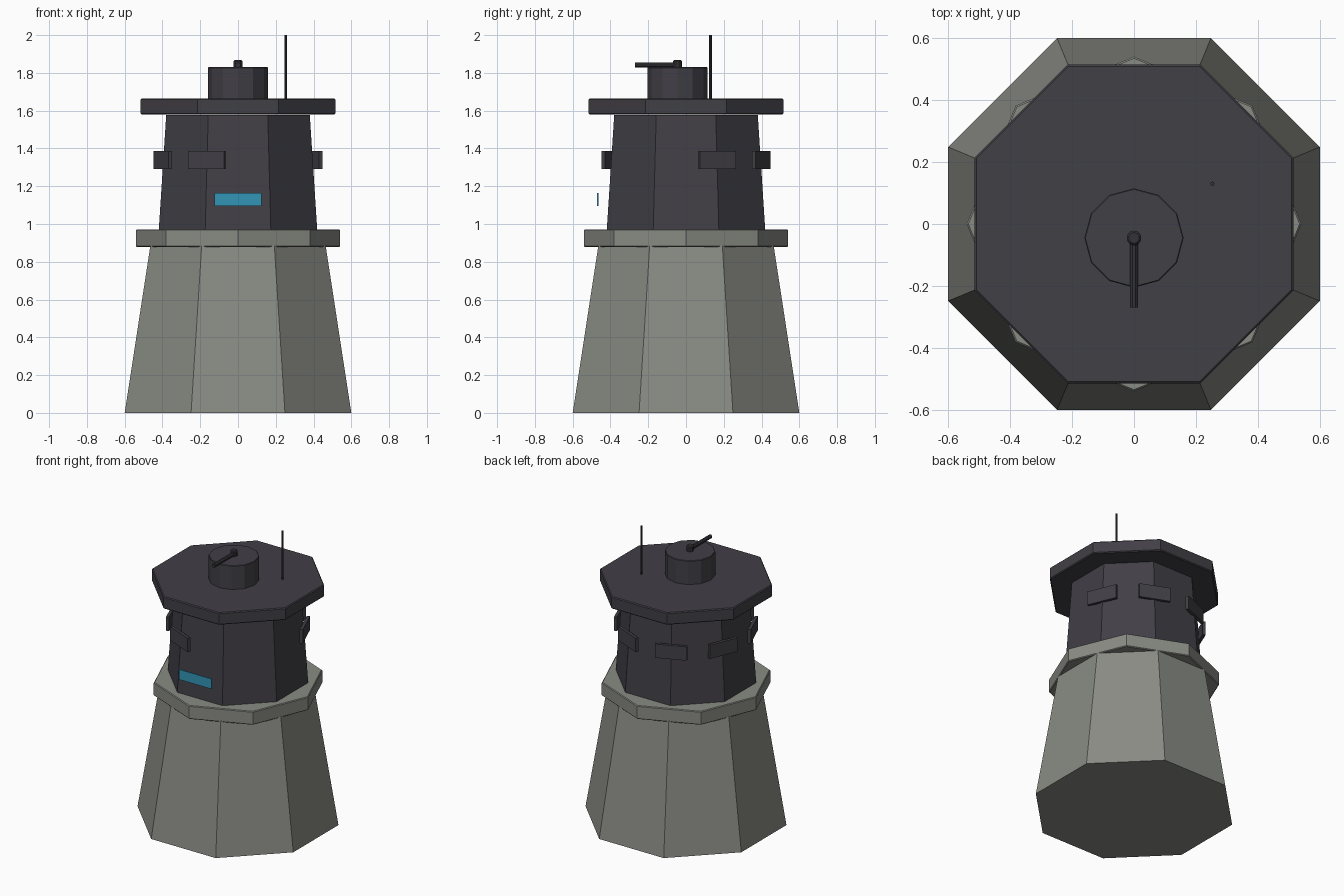
import bpy, bmesh, math
from mathutils import Matrix

if "Cube" in bpy.data.objects:
    bpy.data.objects.remove(bpy.data.objects["Cube"])

FLAT = 1 / math.cos(math.pi / 8)   # octagon: side distance -> corner radius


def material(name, rgb):
    m = bpy.data.materials.new(name)
    m.diffuse_color = (*rgb, 1)
    m.use_nodes = True
    m.node_tree.nodes["Principled BSDF"].inputs["Base Color"].default_value = m.diffuse_color
    return m


STONE = material("grey_stone", (0.250, 0.258, 0.230))
DARK = material("dark_metal", (0.053, 0.050, 0.061))
GUN = material("gun_metal", (0.034, 0.034, 0.040))
BLUE = material("blue_panel", (0.034, 0.300, 0.470))


def finish(name, bm, mat, bevel=0):
    mesh = bpy.data.meshes.new(name)
    bm.to_mesh(mesh)
    bm.free()
    mesh.materials.append(mat)
    ob = bpy.data.objects.new(name, mesh)
    bpy.context.collection.objects.link(ob)
    if bevel:
        mod = ob.modifiers.new("edge_bevel", 'BEVEL')
        mod.width, mod.segments = bevel, 1
        mod.limit_method, mod.angle_limit = 'ANGLE', math.radians(60)
    return ob


def prism(name, sides, r0, r1, z0, z1, mat, turn=0, at=(0, 0), bevel=0):
    bm = bmesh.new()
    m = (Matrix.Translation((at[0], at[1], (z0 + z1) / 2))
         @ Matrix.Rotation(math.radians(turn), 4, 'Z'))
    bmesh.ops.create_cone(bm, cap_ends=True, segments=sides, radius1=r0,
                          radius2=r1, depth=z1 - z0, matrix=m)
    return finish(name, bm, mat, bevel)


def box(name, size, radius, angle, z, mat):
    # box pushed out from the centre along a compass angle
    bm = bmesh.new()
    m = (Matrix.Rotation(math.radians(angle), 4, 'Z')
         @ Matrix.Translation((radius, 0, z)) @ Matrix.Diagonal((*size, 1)))
    bmesh.ops.create_cube(bm, size=1, matrix=m)
    return finish(name, bm, mat)


# tower body
prism("base", 8, 0.60 * FLAT, 0.464 * FLAT, 0, 0.885, STONE, 22.5)
prism("collar", 8, 0.54, 0.54, 0.878, 0.972, STONE, bevel=0.005)
prism("cabin", 8, 0.42 * FLAT, 0.38 * FLAT, 0.96, 1.578, DARK, 22.5)
prism("roof", 8, 0.515 * FLAT, 0.515 * FLAT, 1.58, 1.665, DARK, 22.5, bevel=0.006)

# shutters on six of the cabin corners, and the front panel
for i in range(6):
    box(f"shutter_{i + 1}", (0.02, 0.207, 0.096), 0.432, 22.5 + 45 * i, 1.338, DARK)
box("front_panel", (0.008, 0.25, 0.07), 0.468, -90, 1.13, BLUE)

# roof turret with its pivot and barrel
prism("turret", 12, 0.16, 0.16, 1.66, 1.83, DARK, at=(0, -0.045), bevel=0.003)
prism("pivot", 10, 0.024, 0.024, 1.82, 1.868, GUN, at=(0, -0.045), bevel=0.006)
bm = bmesh.new()
bmesh.ops.create_cone(bm, cap_ends=True, segments=8, radius1=0.014, radius2=0.014,
                      depth=0.225, matrix=Matrix.Translation((0, -0.1575, 1.842))
                      @ Matrix.Rotation(math.pi / 2, 4, 'X')
                      @ Matrix.Rotation(math.pi / 8, 4, 'Z'))
finish("barrel", bm, GUN)

# antenna
prism("antenna", 8, 0.007, 0.007, 1.66, 2.0, GUN, at=(0.253, 0.13))
